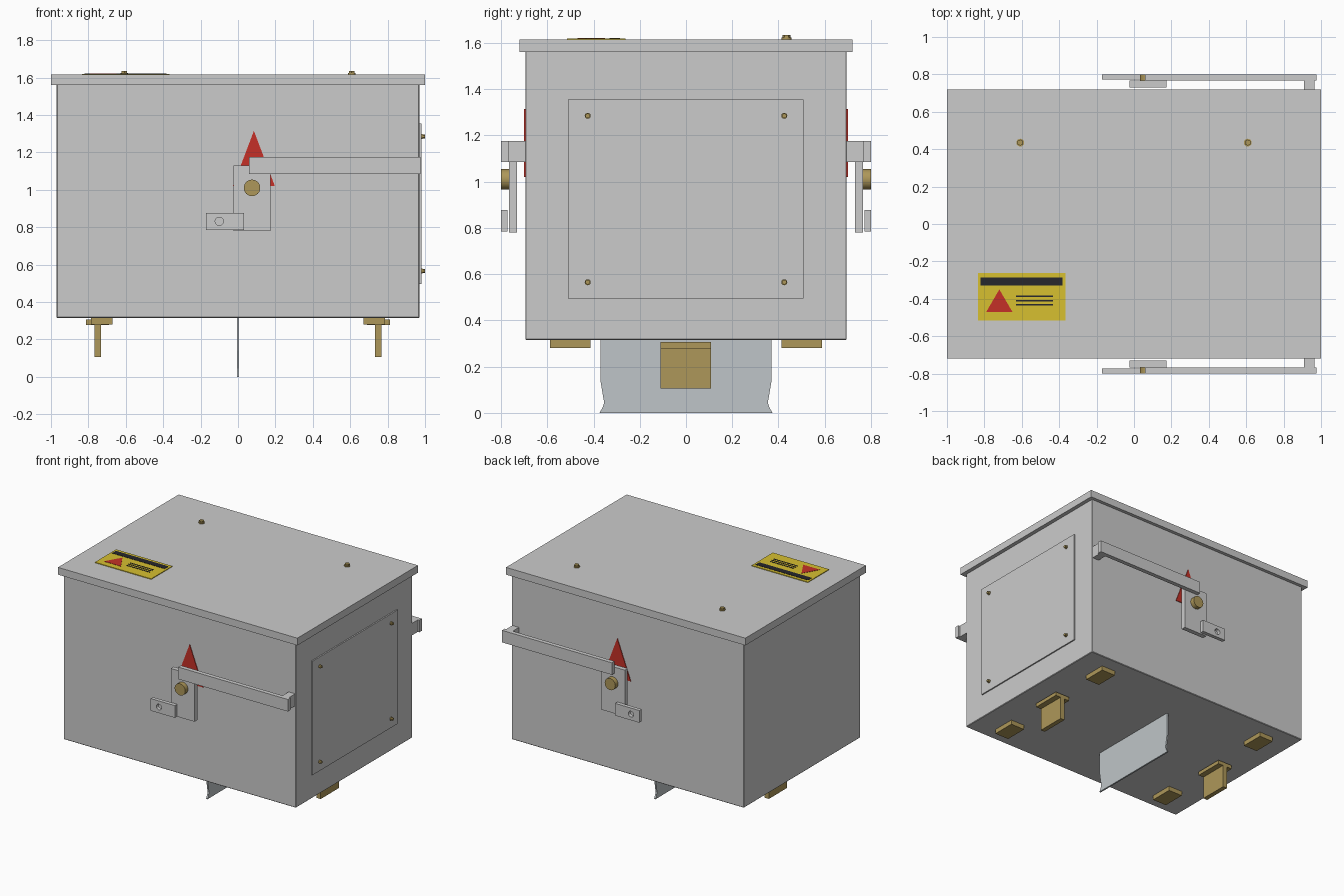
import bpy, bmesh, math
from mathutils import Matrix, Vector

if "Cube" in bpy.data.objects:
    bpy.data.objects.remove(bpy.data.objects["Cube"])


def material(name, r, g, b):
    m = bpy.data.materials.new(name)
    m.diffuse_color = (r, g, b, 1)
    m.use_nodes = True
    m.node_tree.nodes["Principled BSDF"].inputs["Base Color"].default_value = m.diffuse_color
    return m


BRASS = material("brass", 0.42, 0.31, 0.10)
RED = material("red", 0.56, 0.03, 0.02)
YELLOW = material("yellow", 0.68, 0.53, 0.03)
BLACK = material("black", 0.02, 0.02, 0.025)
PALE = material("pale_metal", 0.52, 0.56, 0.58)


def finish(name, bm, mat=None):
    bmesh.ops.recalc_face_normals(bm, faces=bm.faces)
    me = bpy.data.meshes.new(name)
    bm.to_mesh(me)
    bm.free()
    ob = bpy.data.objects.new(name, me)
    bpy.context.collection.objects.link(ob)
    if mat:
        me.materials.append(mat)
    return ob


def box(name, x, y, z, mat=None, bevel=0):
    bm = bmesh.new()
    bmesh.ops.create_cube(bm, size=1)
    for v in bm.verts:
        v.co = [(a + b) / 2 + c * abs(b - a) for (a, b), c in zip((x, y, z), v.co)]
    ob = finish(name, bm, mat)
    if bevel:
        mod = ob.modifiers.new("bevel", "BEVEL")
        mod.width = bevel
        mod.segments = 1
    return ob


def prism(name, points, depth, mat=None):
    """Extrude a closed outline of 3D points along the depth vector."""
    bm = bmesh.new()
    face = bm.faces.new([bm.verts.new(p) for p in points])
    ext = bmesh.ops.extrude_face_region(bm, geom=[face])["geom"]
    new = [g for g in ext if isinstance(g, bmesh.types.BMVert)]
    bmesh.ops.translate(bm, verts=new, vec=depth)
    if not any(len(f.verts) == len(points) and all(v not in new for v in f.verts) for f in bm.faces):
        bm.faces.new([v for v in bm.verts if v not in new])
    return finish(name, bm, mat)


def rod(name, start, end, radius, mat=None, sides=32):
    a, b = Vector(start), Vector(end)
    d = b - a
    bm = bmesh.new()
    m = Matrix.Translation((a + b) / 2) @ d.to_track_quat("Z", "Y").to_matrix().to_4x4()
    bmesh.ops.create_cone(bm, cap_ends=True, segments=sides, radius1=radius,
                          radius2=radius, depth=d.length, matrix=m)
    ob = finish(name, bm, mat)
    if sides > 12:
        bpy.context.view_layer.objects.active = ob
        ob.select_set(True)
        bpy.ops.object.shade_smooth_by_angle(angle=math.radians(35))
        ob.select_set(False)
    return ob


def screw(name, pos, direction, r):
    p, d = Vector(pos), Vector(direction)
    rod(name + "_washer", p, p + d * 0.008, r, BRASS, 16)
    rod(name + "_head", p + d * 0.008, p + d * 0.02, r * 0.8, BRASS, 6)


# Cabinet body, lid and side cover
box("cabinet_body", (-0.97, 0.97), (-0.695, 0.695), (0.315, 1.565), bevel=0.004)
box("lid", (-1, 1), (-0.72, 0.72), (1.56, 1.615))
box("side_cover", (0.965, 0.98), (-0.51, 0.508), (0.495, 1.355))
for y in (-0.425, 0.425):
    for z in (0.565, 1.285):
        screw("cover_screw", (0.979, y, z), (1, 0, 0), 0.013)
for x in (-0.608, 0.608):
    screw("lid_screw", (x, 0.435, 1.615), (0, 0, 1), 0.021)

# Warning label on the lid
box("label", (-0.835, -0.365), (-0.515, -0.262), (1.614, 1.62), YELLOW)
box("label_strip", (-0.82, -0.382), (-0.33, -0.285), (1.618, 1.622), BLACK)
prism("label_triangle", [(-0.79, -0.47, 1.618), (-0.65, -0.47, 1.618), (-0.72, -0.35, 1.618)],
      (0, 0, 0.004), RED)
for y in (-0.387, -0.41, -0.433):
    box("label_line", (-0.63, -0.432), (y - 0.004, y + 0.004), (1.618, 1.622), BLACK)

# Latch set, repeated on front (s = -1) and back (s = 1)
for s, side in ((-1, "front"), (1, "back")):
    def span(a, b):
        return tuple(sorted((s * a, s * b)))

    prism(side + "_warning_triangle",
          [(-0.027, s * 0.693, 1.02), (0.197, s * 0.693, 1.02), (0.085, s * 0.693, 1.315)],
          (0, s * 0.007, 0), RED)
    box(side + "_latch_plate", (-0.025, 0.173), span(0.731, 0.766), (0.78, 1.13))
    box(side + "_latch_bar", (0.06, 0.977), span(0.768, 0.80), (1.085, 1.176))
    box(side + "_bar_bracket", (0.91, 0.965), span(0.69, 0.77), (1.085, 1.176))
    rod(side + "_latch_knob", (0.075, s * 0.76, 1.01), (0.075, s * 0.80, 1.01), 0.044, BRASS)

    # Padlock tab with a drilled hole
    tab = box(side + "_lock_tab", (-0.17, 0.032), span(0.772, 0.80), (0.785, 0.877))
    cutter = rod("hole_cutter", (-0.1, s * 0.74, 0.831), (-0.1, s * 0.83, 0.831), 0.022)
    cutter.hide_render = True
    mod = tab.modifiers.new("hole", "BOOLEAN")
    mod.object = cutter
    mod.operation = "DIFFERENCE"
    mod.solver = "EXACT"
    bpy.context.view_layer.objects.active = tab
    bpy.ops.object.modifier_apply(modifier="hole")
    bpy.data.objects.remove(cutter)

# Underside: brass T-shaped contacts, feet and central fin
for s, side in ((-1, "left"), (1, "right")):
    def span_x(a, b):
        return tuple(sorted((s * a, s * b)))

    box(side + "_contact_flange", span_x(0.69, 0.812), (-0.11, 0.108), (0.278, 0.306), BRASS)
    box(side + "_contact_blade", span_x(0.733, 0.768), (-0.11, 0.108), (0.105, 0.28), BRASS)
    for y in (-0.5, 0.5):
        box(side + "_foot", span_x(0.67, 0.787), (y - 0.088, y + 0.088), (0.281, 0.317), BRASS)

half = [(0.37, 0.33), (0.37, 0.14), (0.362, 0.09), (0.354, 0.045), (0.36, 0.025), (0.374, 0)]
outline = [(-0.006, y, z) for y, z in half] + [(-0.006, -y, z) for y, z in reversed(half)]
prism("bottom_fin", outline, (0.012, 0, 0), PALE)
